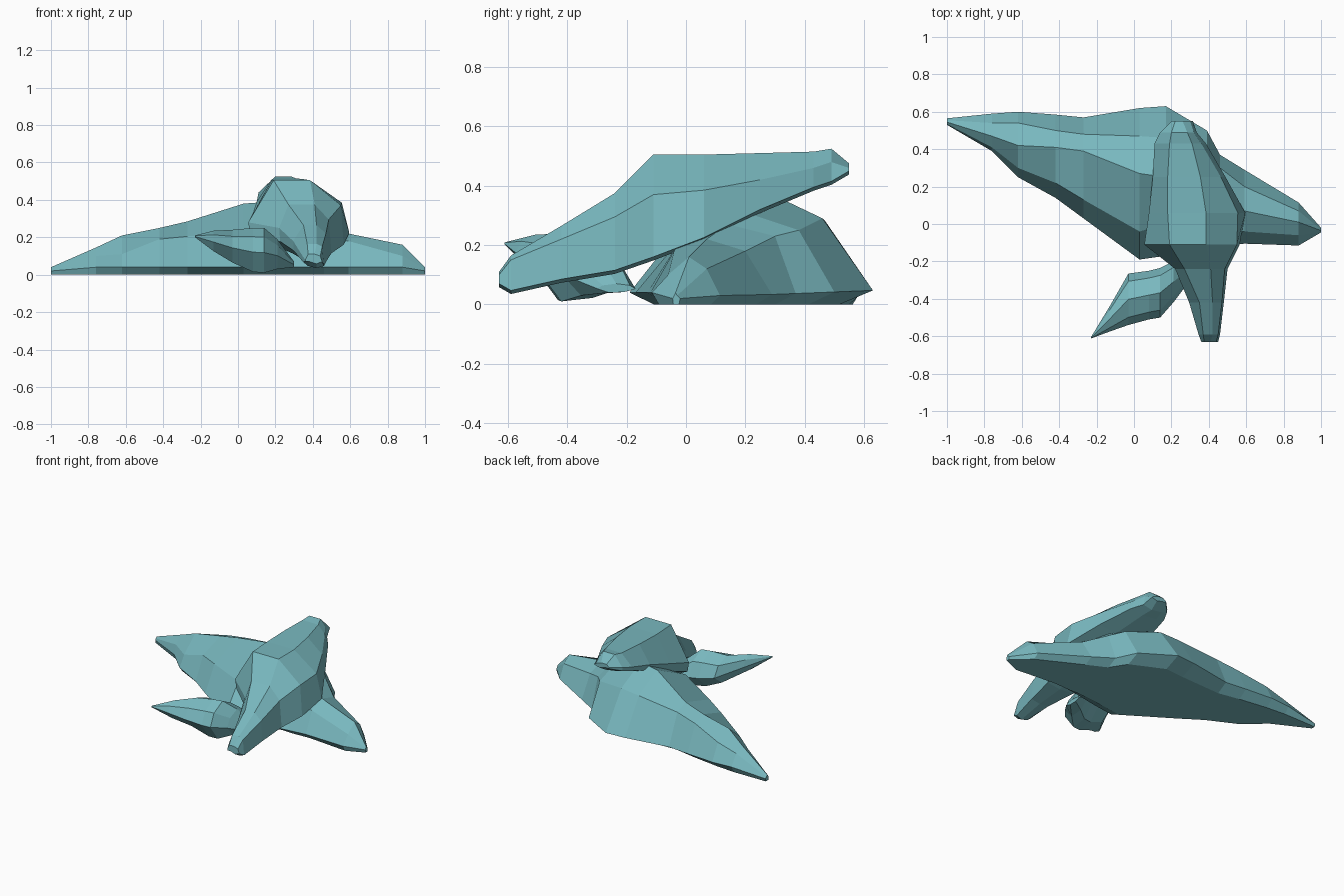
import bpy, bmesh

stone = bpy.data.materials.new("stone")
stone.diffuse_color = (0.19, 0.48, 0.52, 1)


def loft(name, rings):
    """Skin a chain of equal-sized rings into one flat-shaded, closed rock."""
    bm = bmesh.new()
    loops = [[bm.verts.new(p) for p in ring] for ring in rings]
    n = len(loops[0])
    for a, b in zip(loops, loops[1:]):
        for i in range(n):
            j = (i + 1) % n
            bm.faces.new((a[i], a[j], b[j], b[i]))
    bm.faces.new(loops[0][::-1])
    bm.faces.new(loops[-1])
    bmesh.ops.remove_doubles(bm, verts=bm.verts, dist=0.0005)
    bmesh.ops.recalc_face_normals(bm, faces=bm.faces)
    mesh = bpy.data.meshes.new(name)
    bm.to_mesh(mesh)
    bm.free()
    mesh.materials.append(stone)
    obj = bpy.data.objects.new(name, mesh)
    bpy.context.collection.objects.link(obj)
    return obj


# Base slab: x, front y, front shoulder (y, z), ridge (y, z), back shoulder (y, z), back y
base = [
    (-1.00, 0.53, 0.535, 0.03, 0.545, 0.04, 0.555, 0.03, 0.565),
    (-0.76, 0.39, 0.41, 0.10, 0.47, 0.145, 0.54, 0.12, 0.59),
    (-0.62, 0.25, 0.30, 0.11, 0.42, 0.21, 0.54, 0.16, 0.60),
    (-0.42, 0.14, 0.22, 0.19, 0.41, 0.25, 0.50, 0.22, 0.585),
    (-0.27, 0.03, 0.13, 0.205, 0.39, 0.285, 0.48, 0.25, 0.57),
    (0.03, -0.19, -0.04, 0.23, 0.27, 0.38, 0.47, 0.28, 0.62),
    (0.17, -0.17, 0.00, 0.23, 0.25, 0.39, 0.46, 0.29, 0.63),
    (0.39, -0.13, -0.02, 0.22, 0.20, 0.31, 0.38, 0.25, 0.50),
    (0.46, -0.12, -0.03, 0.20, 0.14, 0.27, 0.30, 0.23, 0.37),
    (0.59, -0.105, -0.04, 0.18, 0.07, 0.22, 0.20, 0.18, 0.29),
    (0.88, -0.115, -0.06, 0.10, 0.01, 0.16, 0.07, 0.12, 0.115),
    (1.00, -0.045, -0.04, 0.03, -0.035, 0.04, -0.03, 0.03, -0.02),
]
loft("base_rock", [
    [(x, f + 0.1 * (b - f), 0), (x, f, 0.02 if abs(x) > 0.9 else 0.04),
     (x, fy, fz), (x, ry, rz), (x, by, bz),
     (x, b, 0.02 if abs(x) > 0.9 else 0.03 + 0.04 * max(b - 0.2, 0)),
     (x, b - 0.14 * (b - f), 0)]
    for x, f, fy, fz, ry, rz, by, bz, b in base])

# Leaning slab: y, left (x, z), top left x, top right x, top z,
# right shoulder (x, z), right x, bottom z
lean = [
    (-0.63, 0.36, 0.08, 0.375, 0.41, 0.11, 0.44, 0.10, 0.45, 0.06),
    (-0.59, 0.345, 0.10, 0.37, 0.42, 0.165, 0.45, 0.15, 0.46, 0.037),
    (-0.42, 0.295, 0.18, 0.35, 0.42, 0.265, 0.47, 0.22, 0.48, 0.075),
    (-0.24, 0.22, 0.25, 0.27, 0.41, 0.375, 0.485, 0.295, 0.50, 0.105),
    (-0.11, 0.055, 0.28, 0.19, 0.385, 0.505, 0.55, 0.37, 0.565, 0.15),
    (0.06, 0.08, 0.33, 0.18, 0.385, 0.505, 0.555, 0.385, 0.595, 0.215),
    (0.25, 0.10, 0.39, 0.18, 0.355, 0.51, 0.465, 0.42, 0.49, 0.31),
    (0.43, 0.11, 0.44, 0.19, 0.31, 0.515, 0.36, 0.46, 0.385, 0.385),
    (0.49, 0.14, 0.45, 0.20, 0.285, 0.525, 0.32, 0.48, 0.335, 0.405),
    (0.55, 0.20, 0.46, 0.22, 0.26, 0.475, 0.30, 0.46, 0.315, 0.44),
]
loft("leaning_rock", [
    [(xl, y, zl), (tl, y, zt), (tr, y, zt), (sx, y, sz), (xr, y, zb + 0.01),
     (xl + 0.65 * (xr - xl), y, zb - 0.002), (xl + 0.25 * (xr - xl), y, zb + 0.01),
     (xl + 0.02 * (xr - xl), y, 0.5 * (zl + zb))]
    for y, xl, zl, tl, tr, zt, sx, sz, xr, zb in lean])

# Small pointed stone: x, front y, back y, bottom z, top z
small = [
    (-0.23, -0.612, -0.605, 0.20, 0.21),
    (-0.13, -0.575, -0.44, 0.125, 0.235),
    (-0.03, -0.54, -0.265, 0.065, 0.24),
    (0.08, -0.51, -0.25, 0.015, 0.25),
    (0.14, -0.50, -0.235, 0.01, 0.25),
    (0.21, -0.42, -0.20, 0.03, 0.19),
    (0.30, -0.30, -0.17, 0.04, 0.07),
]
loft("small_rock", [
    [(x, f + u * (b - f), zb + v * (zt - zb)) for u, v in
     ((0.3, 0), (0, 0.45), (0.15, 0.8), (0.5, 1), (0.85, 0.8), (1, 0.4), (0.7, 0.05))]
    for x, f, b, zb, zt in small])
